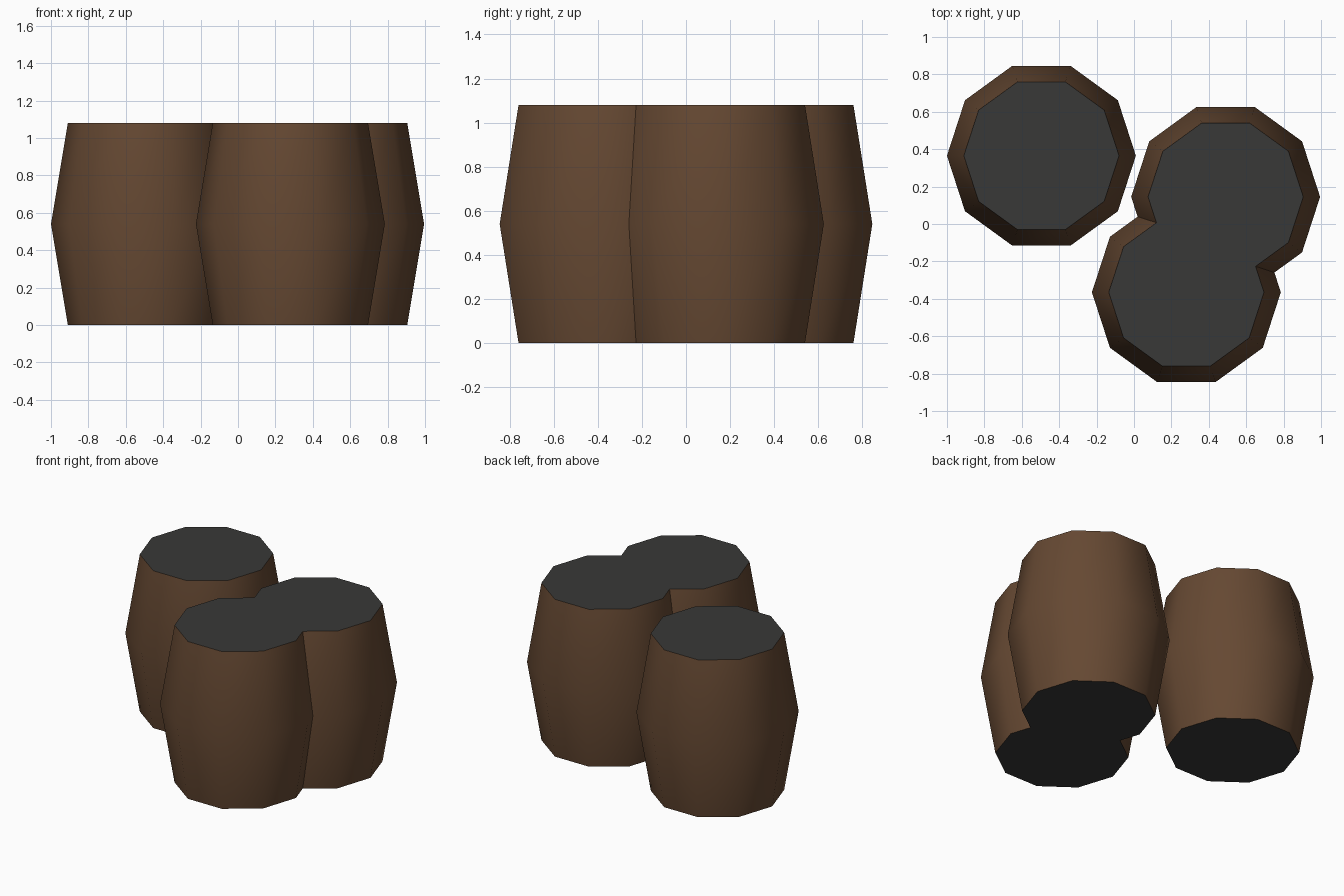
import bpy, bmesh, math

if "Cube" in bpy.data.objects:
    bpy.data.objects.remove(bpy.data.objects["Cube"])

SIDES = 10
PROFILE = [(0.415, 0.0), (0.505, 0.54), (0.415, 1.08)]  # radius, height


def material(name, color):
    m = bpy.data.materials.new(name)
    m.diffuse_color = color
    m.use_nodes = True
    m.node_tree.nodes["Principled BSDF"].inputs["Base Color"].default_value = m.diffuse_color
    return m


wood = material("brown_wood", (0.13, 0.065, 0.032, 1))
lid = material("dark_lid", (0.04, 0.04, 0.038, 1))


def barrel(name, x, y):
    bm = bmesh.new()
    # Rings from bottom rim to belly to top rim
    rings = []
    for r, z in PROFILE:
        rings.append([bm.verts.new((r * math.cos(a), r * math.sin(a), z))
                      for a in (2 * math.pi * i / SIDES for i in range(SIDES))])
    # Staves
    for lo, hi in zip(rings, rings[1:]):
        for i in range(SIDES):
            j = (i + 1) % SIDES
            bm.faces.new((lo[i], lo[j], hi[j], hi[i]))
    # Flat ends
    for ring in (rings[0][::-1], rings[-1]):
        bm.faces.new(ring).material_index = 1
    mesh = bpy.data.meshes.new(name)
    bm.to_mesh(mesh)
    bm.free()
    mesh.materials.append(wood)
    mesh.materials.append(lid)
    ob = bpy.data.objects.new(name, mesh)
    ob.location = (x, y, 0)
    bpy.context.collection.objects.link(ob)
    # Smooth staves, sharp rims
    bpy.ops.object.select_all(action='DESELECT')
    ob.select_set(True)
    bpy.context.view_layer.objects.active = ob
    bpy.ops.object.shade_smooth_by_angle(angle=math.radians(45))


barrel("barrel_left", -0.495, 0.365)
barrel("barrel_front", 0.28, -0.365)
barrel("barrel_right", 0.49, 0.145)
